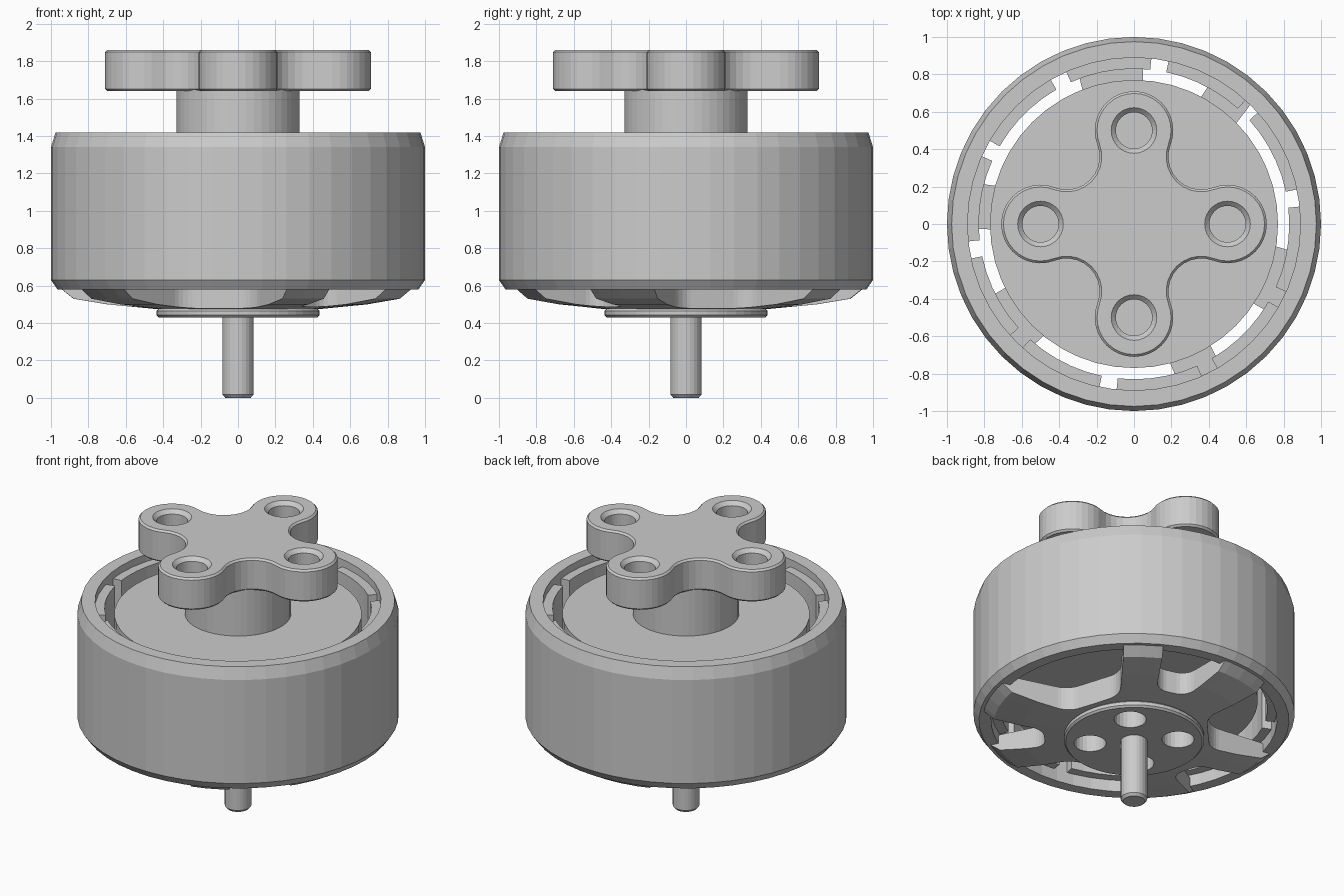
import bpy, bmesh
from math import cos, sin, pi, radians, atan2

if "Cube" in bpy.data.objects:
    bpy.data.objects.remove(bpy.data.objects["Cube"])


def make(name, bm):
    bmesh.ops.recalc_face_normals(bm, faces=bm.faces[:])
    me = bpy.data.meshes.new(name)
    bm.to_mesh(me)
    bm.free()
    ob = bpy.data.objects.new(name, me)
    bpy.context.collection.objects.link(ob)
    return ob


def spin(bm, profile, segs, closed=False, x=0, y=0):
    """Revolve an (r, z) profile about a vertical axis through x, y."""
    rings = []
    for r, z in profile:
        n = 1 if r == 0 else segs
        rings.append([bm.verts.new((x + r * cos(2 * pi * i / segs), y + r * sin(2 * pi * i / segs), z))
                      for i in range(n)])
    pairs = list(zip(rings, rings[1:])) + ([(rings[-1], rings[0])] if closed else [])
    for a, b in pairs:
        for i in range(segs):
            j = (i + 1) % segs
            if len(a) == 1:
                bm.faces.new((a[0], b[i], b[j]))
            elif len(b) == 1:
                bm.faces.new((a[i], a[j], b[0]))
            else:
                bm.faces.new((a[i], a[j], b[j], b[i]))


def lathe(name, profile, segs, closed=False):
    bm = bmesh.new()
    spin(bm, profile, segs, closed)
    return make(name, bm)


def prism(bm, pts, z0, z1, rounding=0):
    """Extrude a flat outline from z0 to z1, optionally rounding its corners."""
    flat = bmesh.new()
    flat.faces.new([flat.verts.new((px, py, 0)) for px, py in pts])
    if rounding:
        bmesh.ops.bevel(flat, geom=flat.verts[:], offset=rounding, segments=5,
                        profile=0.5, affect='VERTICES')
    outline = [v.co.copy() for v in max(flat.faces, key=lambda f: f.calc_area()).verts]
    flat.free()
    lo = [bm.verts.new((p.x, p.y, z0)) for p in outline]
    hi = [bm.verts.new((p.x, p.y, z1)) for p in outline]
    bm.faces.new(lo[::-1])
    bm.faces.new(hi)
    for i in range(len(lo)):
        j = (i + 1) % len(lo)
        bm.faces.new((lo[i], lo[j], hi[j], hi[i]))


def apply(ob, mod):
    bpy.context.view_layer.objects.active = ob
    bpy.ops.object.modifier_apply(modifier=mod.name)


def cut(ob, bm):
    cutter = make("cutter", bm)
    cutter.hide_render = True
    mod = ob.modifiers.new("cut", 'BOOLEAN')
    mod.operation, mod.solver, mod.object = 'DIFFERENCE', 'EXACT', cutter
    apply(ob, mod)
    bpy.data.objects.remove(cutter)


def polar(r, deg):
    return r * cos(radians(deg)), r * sin(radians(deg))


# Outer bell ring
lathe("bell_ring", [(0.89, 1.42), (0.975, 1.42), (1, 1.34), (1, 0.63), (0.965, 0.58), (0.89, 0.58)],
      48, closed=True)

# Ten magnets lining the ring
bm = bmesh.new()
for k in range(10):
    angles = [9 + 36 * k + 3 + 30 * i / 5 for i in range(6)]
    prism(bm, [polar(0.83, a) for a in angles] + [polar(0.892, a) for a in angles[::-1]], 0.66, 1.37)
make("magnets", bm)

# Stator body with the neck that carries the mount
lathe("stator", [(0, 0.72), (0.77, 0.72), (0.77, 1.33), (0.33, 1.33), (0.33, 1.65), (0, 1.65)], 48)

# Four-lobed mounting plate: convex lobes joined by concave fillets
c, fillet, lobe = 0.36, 0.176, 0.21
half = atan2(c, c - 0.5)
outline = []
for k in range(4):
    base = k * pi / 2
    cx, cy = 0.5 * cos(base), 0.5 * sin(base)
    for i in range(21):
        a = base - half + 2 * half * i / 20
        outline.append((cx + lobe * cos(a), cy + lobe * sin(a)))
    r = c * 2 ** 0.5
    fx, fy = r * cos(base + pi / 4), r * sin(base + pi / 4)
    start, end = base + half + pi, base + pi / 2 - half + pi
    for i in range(1, 10):
        a = start + (end - start) * i / 10
        outline.append((fx + fillet * cos(a), fy + fillet * sin(a)))
bm = bmesh.new()
prism(bm, outline, 1.64, 1.86)
plate = make("mount_plate", bm)
bev = plate.modifiers.new("chamfer", 'BEVEL')
bev.width, bev.segments, bev.limit_method, bev.angle_limit = 0.012, 1, 'ANGLE', radians(60)
apply(plate, bev)
bm = bmesh.new()
for k in range(4):
    hx, hy = polar(0.5, 90 * k)
    spin(bm, [(0, 1.6), (0.14, 1.6), (0.14, 1.625), (0.097, 1.668), (0.097, 1.835),
              (0.132, 1.87), (0.132, 1.9), (0, 1.9)], 32, x=hx, y=hy)
cut(plate, bm)

# Dished spoke plate closing the bottom of the bell
spider = lathe("spoke_plate", [(0, 0.47), (0.44, 0.475), (0.7, 0.5), (0.88, 0.53), (0.945, 0.582),
                               (0.9, 0.582), (0.9, 0.64), (0, 0.64)], 48)
bm = bmesh.new()
for k in range(3):
    t = 120 * k
    for window in ([(1.3, 108), (0.5, 115), (0.5, 160), (1.3, 168)],
                   [(1.3, 60), (1.3, 88), (0.57, 85), (0.57, 64)]):
        prism(bm, [polar(r, a + t) for r, a in window], 0.3, 0.8, 0.07)
cut(spider, bm)

# Propeller seat flange
flange = lathe("propeller_seat", [(0, 0.43), (0.425, 0.43), (0.437, 0.442), (0.437, 0.465),
                                  (0.425, 0.477), (0, 0.477)], 48)

# Screw holes through the seat and spoke plate
for ob in (flange, spider):
    bm = bmesh.new()
    for k in range(4):
        hx, hy = polar(0.275, 45 + 90 * k)
        spin(bm, [(0, 0.35), (0.1, 0.35), (0.1, 0.75), (0, 0.75)], 24, x=hx, y=hy)
    cut(ob, bm)

# Central shaft
lathe("shaft", [(0, 0), (0.068, 0), (0.083, 0.017), (0.083, 0.9), (0, 0.9)], 24)
